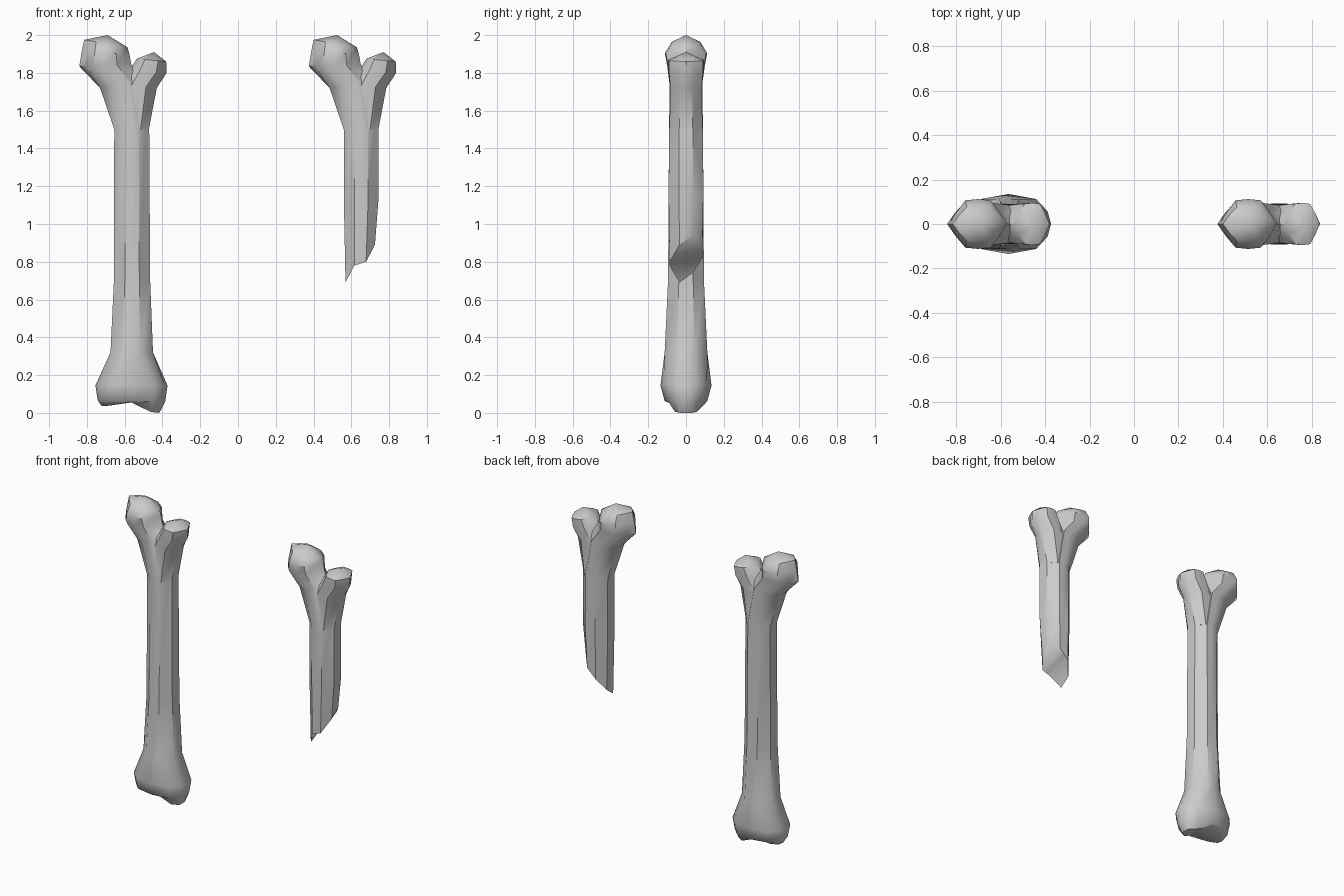
import bpy, bmesh
from mathutils import Vector

if "Cube" in bpy.data.objects:
    bpy.data.objects.remove(bpy.data.objects["Cube"])

# Quarter cross-sections: (1,0), (a,b), (c,d), (0,1) -> mirrored to 12 points
SHAFT = (1, .4, .4, 1)
KNOB = (.75, .5, .45, .95)
CONDYLE = (.92, .42, .65, .83)


def section(s):
    a, b, c, d = s
    half = [(1, 0), (a, b), (c, d), (0, 1), (-c, d), (-a, b), (-1, 0)]
    return half + [(x, -y) for x, y in reversed(half[1:-1])]


def loft(name, rings, pole, dx=0):
    """rings: (x left, z left, x right, z right, y half, section[, z per point])"""
    bm = bmesh.new()
    loops = []
    for r in rings:
        xl, zl, xr, zr, hy, sec = r[:6]
        loop = []
        for i, (u, v) in enumerate(section(sec)):
            t = (u + 1) / 2
            z = r[6][i] if len(r) > 6 else zl + (zr - zl) * t
            loop.append(bm.verts.new((xl + (xr - xl) * t + dx, v * hy, z)))
        loops.append(loop)
    for lo, hi in zip(loops, loops[1:]):
        for i in range(12):
            j = (i + 1) % 12
            bm.faces.new((lo[i], lo[j], hi[j], hi[i]))
    # bottom cap in strips across y, top cap as a low dome
    b = loops[0]
    bm.faces.new((b[0], b[11], b[1]))
    for i in range(1, 5):
        bm.faces.new((b[i], b[12 - i], b[11 - i], b[i + 1]))
    bm.faces.new((b[5], b[7], b[6]))
    tip = bm.verts.new(Vector((pole[0] + dx, 0, pole[1])))
    t = loops[-1]
    for i in range(12):
        bm.faces.new((t[i], t[(i + 1) % 12], tip))
    bmesh.ops.recalc_face_normals(bm, faces=bm.faces)
    me = bpy.data.meshes.new(name)
    bm.to_mesh(me)
    bm.free()
    ob = bpy.data.objects.new(name, me)
    bpy.context.collection.objects.link(ob)
    return ob


# Lower end with two condyles
lower = [
    (-.725, 0, -.405, 0, .07, CONDYLE,
     [.02, 0, .005, .055, .04, .035, .04, .035, .04, .055, .005, 0]),
    (-.742, .065, -.385, .06, .113, CONDYLE),
    (-.755, .145, -.373, .145, .135, CONDYLE),
    (-.675, .32, -.45, .32, .113, SHAFT),
    (-.657, .7, -.465, .7, .095, SHAFT),
]
# Slanted, jagged break
broken = [
    (-.646, 0, -.49, 0, .087, SHAFT,
     [.915, .94, .88, .85, .82, .74, .715, .69, .78, .79, .80, .89]),
    (-.655, 1.15, -.47, 1.15, .092, SHAFT),
]
# Upper shaft running into the large knob
upper = [
    (-.655, 1.5, -.47, 1.5, .09, SHAFT),
    (-.73, 1.72, -.50, 1.76, .086, SHAFT),
    (-.84, 1.835, -.565, 1.845, .1, KNOB),
    (-.828, 1.91, -.575, 1.9, .112, KNOB),
    (-.815, 1.975, -.585, 1.935, .08, KNOB),
]
# Small knob branching off to the right
small = [
    (-.62, 1.5, -.472, 1.5, .087, SHAFT),
    (-.62, 1.74, -.43, 1.72, .084, SHAFT),
    (-.575, 1.815, -.378, 1.80, .094, KNOB),
    (-.535, 1.875, -.38, 1.86, .095, KNOB),
]


def bone(name, base, dx):
    ob = loft(name, base + upper, (-.69, 2.0), dx)
    knob = loft(name + "_small_knob", small, (-.445, 1.91), dx)
    bpy.ops.object.select_all(action='DESELECT')
    ob.select_set(True)
    bpy.context.view_layer.objects.active = ob
    mod = ob.modifiers.new("join_knob", 'BOOLEAN')
    mod.operation = 'UNION'
    mod.solver = 'EXACT'
    mod.object = knob
    bpy.ops.object.modifier_apply(modifier=mod.name)
    bpy.data.objects.remove(knob)
    bpy.ops.object.shade_smooth_by_angle(angle=.75)


bone("whole_bone", lower, 0)
bone("broken_bone", broken, 1.215)
